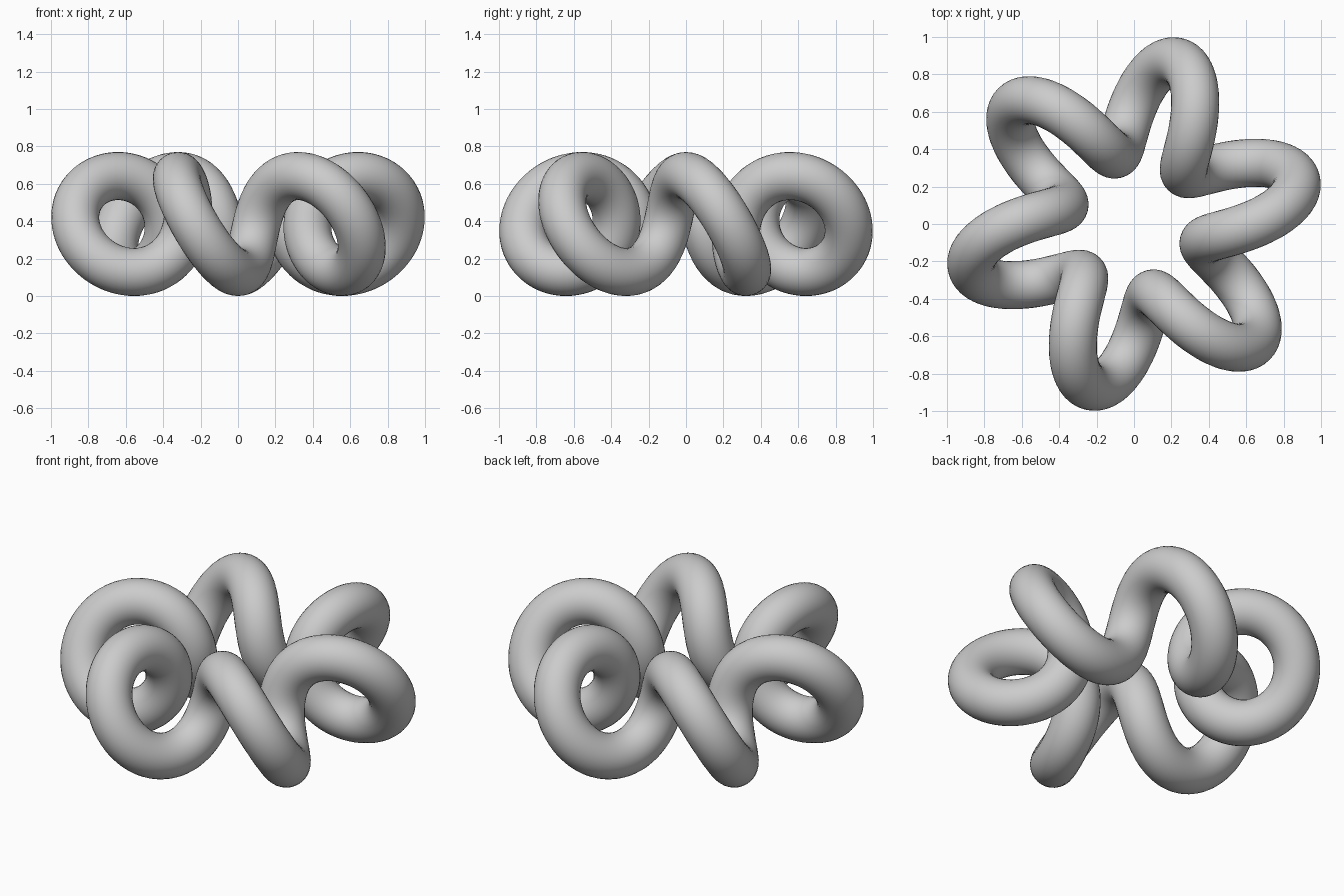
import bpy, bmesh
from math import sin, cos, tau
from mathutils import Vector

if "Cube" in bpy.data.objects:
    bpy.data.objects.remove(bpy.data.objects["Cube"])

UNIT = 0.1283
RING, COIL, TUBE = 5 * UNIT, 2 * UNIT, UNIT   # ring, coil and tube radii
TURNS, STEPS, SIDES = 6, 480, 32


def path(t):
    """Centre line: a coil wound six times around a ring."""
    r = RING + COIL * sin(TURNS * t)
    return Vector((r * cos(t), r * sin(t), COIL * cos(TURNS * t) + COIL + TUBE))


# Sweep a circle along the closed coil
bm = bmesh.new()
rings = []
for i in range(STEPS):
    t = tau * i / STEPS
    p = path(t)
    tangent = (path(t + 1e-4) - path(t - 1e-4)).normalized()
    core = Vector((RING * cos(t), RING * sin(t), COIL + TUBE))
    outward = p - core
    outward = (outward - tangent * outward.dot(tangent)).normalized()
    side = tangent.cross(outward)
    rings.append([bm.verts.new(p + TUBE * (cos(a) * outward + sin(a) * side))
                  for a in (tau * j / SIDES for j in range(SIDES))])
for i in range(STEPS):
    a, b = rings[i], rings[(i + 1) % STEPS]
    for j in range(SIDES):
        k = (j + 1) % SIDES
        bm.faces.new((a[j], a[k], b[k], b[j])).smooth = True
bmesh.ops.recalc_face_normals(bm, faces=bm.faces[:])

mesh = bpy.data.meshes.new("coiled_ring")
bm.to_mesh(mesh)
bm.free()

# Plain grey surface
grey = bpy.data.materials.new("grey")
grey.diffuse_color = (0.6, 0.6, 0.6, 1)
grey.use_nodes = True
grey.node_tree.nodes["Principled BSDF"].inputs["Base Color"].default_value = grey.diffuse_color
mesh.materials.append(grey)
bpy.context.collection.objects.link(bpy.data.objects.new("coiled_ring", mesh))
